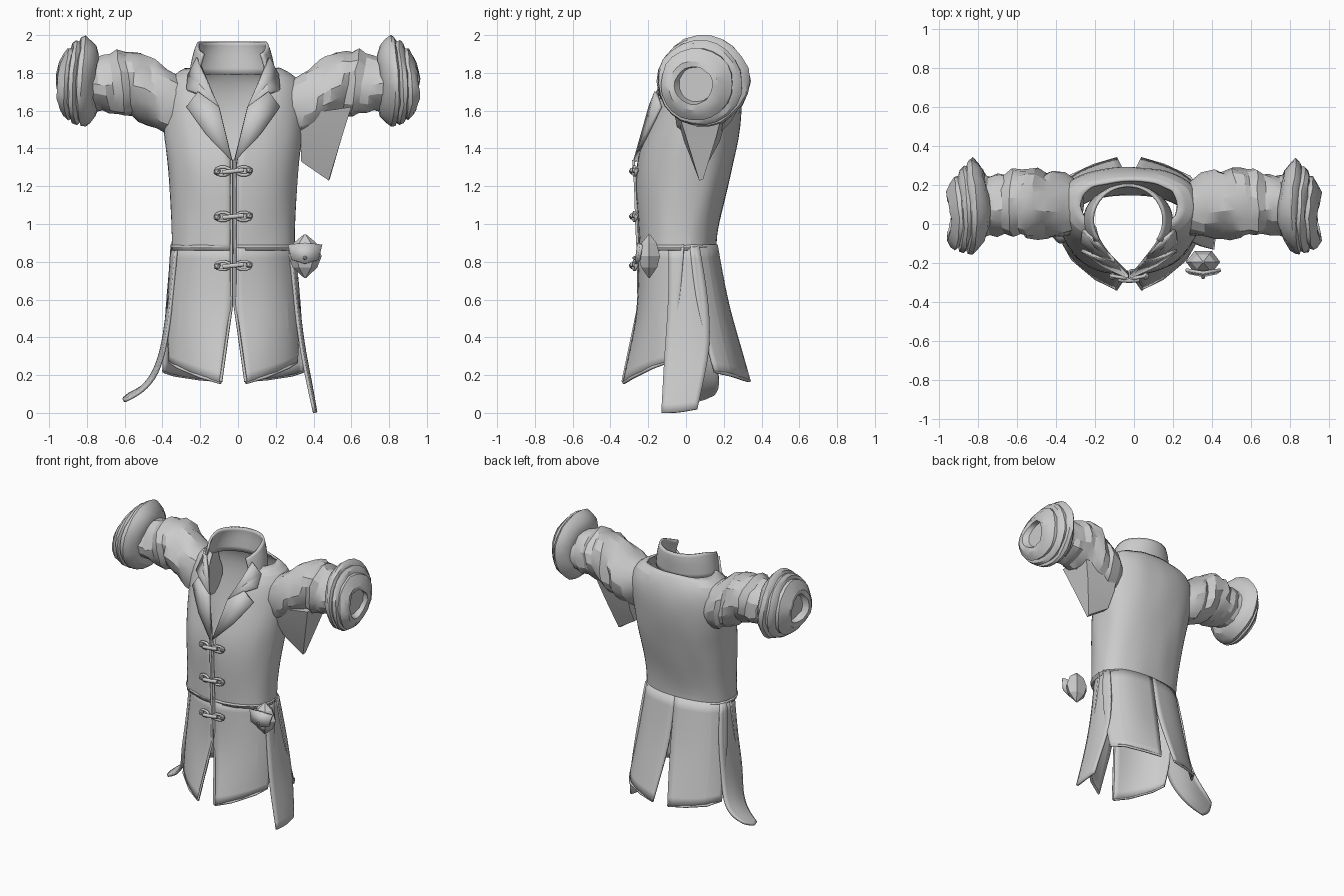
import bpy, bmesh, math, random
from mathutils import Vector

if "Cube" in bpy.data.objects:
    bpy.data.objects.remove(bpy.data.objects["Cube"])

random.seed(4)
CX = -0.025                       # coat centre line
pi = math.pi


def finish(name, bm, thick=0, sub=0, angle=28):
    bmesh.ops.remove_doubles(bm, verts=bm.verts, dist=1e-5)
    bmesh.ops.recalc_face_normals(bm, faces=bm.faces)
    me = bpy.data.meshes.new(name)
    bm.to_mesh(me)
    bm.free()
    ob = bpy.data.objects.new(name, me)
    bpy.context.collection.objects.link(ob)
    if sub:
        m = ob.modifiers.new("sub", 'SUBSURF')
        m.levels = m.render_levels = sub
        m.boundary_smooth = 'PRESERVE_CORNERS'
    if thick:
        m = ob.modifiers.new("thick", 'SOLIDIFY')
        m.thickness = thick
        m.offset = 0
    bpy.ops.object.select_all(action='DESELECT')
    ob.select_set(True)
    bpy.context.view_layer.objects.active = ob
    bpy.ops.object.shade_smooth_by_angle(angle=math.radians(angle))
    return ob


def loft(name, rows, wrap=False, cap=False, jitter=0, **kw):
    bm = bmesh.new()
    j = lambda: random.uniform(-jitter, jitter)
    vs = [[bm.verts.new((x + j(), y + j(), z + j() * .5)) for x, y, z in r] for r in rows]
    n = len(rows[0])
    for a, b in zip(vs, vs[1:]):
        for i in range(n if wrap else n - 1):
            k = (i + 1) % n
            bm.faces.new((a[i], a[k], b[k], b[i]))
    if cap:
        bm.faces.new(vs[0])
        bm.faces.new(vs[-1])
    return finish(name, bm, **kw)


def tube(name, pts, r, cyclic=False):
    cu = bpy.data.curves.new(name, 'CURVE')
    cu.dimensions = '3D'
    cu.bevel_depth = r
    cu.bevel_resolution = 1
    cu.use_fill_caps = True
    sp = cu.splines.new('POLY')
    sp.points.add(len(pts) - 1)
    for p, q in zip(sp.points, pts):
        p.co = (*q, 1)
    sp.use_cyclic_u = cyclic
    ob = bpy.data.objects.new(name, cu)
    bpy.context.collection.objects.link(ob)


def off(s, pts):                  # offsets from the centre line, mirrored by s
    return [(CX + s * d, y, z) for d, y, z in pts]


# Torso shell with a V opening: z, half width, front y, back y, half opening
rows = []
for z, hw, yf, yb, gap in [
        (.86, .325, -.245, .155, .004), (.93, .32, -.245, .155, .004), (1.06, .322, -.252, .18, .004),
        (1.2, .332, -.258, .22, .004), (1.33, .345, -.252, .25, .006), (1.45, .36, -.222, .272, .032),
        (1.6, .37, -.165, .288, .08), (1.7, .365, -.13, .28, .11), (1.78, .33, -.09, .26, .145),
        (1.82, .25, -.05, .22, .17)]:
    a0 = math.asin(gap / hw)
    cy, ry = (yf + yb) / 2, (yb - yf) / 2
    row = []
    for i in range(29):
        a = a0 + (2 * pi - 2 * a0) * i / 28
        c, s = math.cos(a), math.sin(a)
        p = 1.0 if c > 0 else .72   # squarer back
        row.append((CX - hw * math.copysign(abs(s) ** .9, s),
                    cy - ry * math.copysign(abs(c) ** p, c), z))
    rows.append(row)
loft("coat_body", rows, jitter=.006, thick=.014, sub=1)
tube("waist_seam", [(x, y * 1.01, .88) for x, y, z in rows[0]], .009)

# Standing collar
rows = []
for rx, ry, zb, zf in [(.225, .175, 1.79, 1.76), (.215, .18, 1.86, 1.80), (.2, .185, 1.925, 1.84), (.185, .18, 1.965, 1.87)]:
    row = []
    for i in range(17):
        a = .95 + (2 * pi - 1.9) * i / 16
        t = min(1, (1 - math.cos(a)) / 1.25)
        row.append((CX - .005 - rx * math.sin(a), .02 - ry * math.cos(a), zf + (zb - zf) * t))
    rows.append(row)
loft("collar", rows, thick=.016, sub=1)

for s, side in ((-1, "left"), (1, "right")):
    # Lapel and folded collar leaf
    for name, pts in (
            ("lapel", [(.004, -.272, 1.33), (.075, -.19, 1.62), (.185, -.16, 1.70), (.245, -.135, 1.62), (.14, -.21, 1.47)]),
            ("collar_leaf", [(.075, -.187, 1.62), (.13, -.13, 1.74), (.19, -.07, 1.88), (.235, -.03, 1.79), (.245, -.09, 1.71), (.185, -.15, 1.69)])):
        bm = bmesh.new()
        vs = [bm.verts.new(p) for p in off(s, pts)]
        c = bm.verts.new(sum((v.co for v in vs), Vector()) / len(vs))
        for i, v in enumerate(vs):
            bm.faces.new((v, vs[(i + 1) % len(vs)], c))
        finish(name + "_" + side, bm, thick=.018)

    # Front, back and side skirt panels
    front = [[(.004, -.25, .89), (.17, -.205, .89), (.27, -.11, .89), (.325, -.01, .89)],
             [(.004, -.243, .57), (.17, -.22, .6), (.29, -.14, .6), (.345, -.03, .6)],
             [(.04, -.285, .36), (.18, -.245, .4), (.305, -.15, .42), (.345, -.06, .42)],
             [(.066, -.33, .16), (.17, -.28, .19), (.29, -.18, .24), (.335, -.10, .27)]]
    back = [[(0, .16, .89), (.15, .15, .89), (.26, .11, .89), (.32, .02, .89)],
            [(.004, .215, .58), (.17, .205, .6), (.29, .15, .6), (.35, .05, .6)],
            [(.03, .275, .38), (.18, .25, .4), (.30, .19, .4), (.36, .10, .4)],
            [(.06, .335, .17), (.18, .30, .18), (.31, .24, .2), (.37, .15, .22)]]
    tail = [[(.30, -.09, .88), (.322, -.01, .88), (.30, .07, .88)],
            [(.325, -.09, .6), (.35, .02, .6), (.325, .12, .6)],
            [(.355, -.11, .36), (.375, .02, .36), (.36, .13, .36)]]
    if s > 0:
        tail += [[(.39, -.12, .18), (.41, 0, .18), (.40, .10, .2)],
                 [(.43, -.13, .0), (.44, -.04, .0), (.432, .06, .02)]]
    else:
        tail += [[(.40, -.04, .2), (.43, .07, .2), (.40, .17, .22)],
                 [(.48, 0, .11), (.51, .09, .11), (.47, .18, .14)],
                 [(.57, .03, .065), (.595, .08, .065), (.55, .15, .10)]]
    for name, panel in (("front_skirt", front), ("back_skirt", back), ("side_tail", tail)):
        loft(name + "_" + side, [off(s, r) for r in panel], thick=.016, sub=2)
    for name, panel in (("front_trim", front), ("back_trim", back)):
        tube(name + "_" + side, off(s, panel[3]), .009)

    # Creased sleeve: x, centre y, centre z, radius y, radius z
    rings = []
    for x, cy, cz, ry, rz in [
            (.28, .08, 1.63, .13, .15), (.35, .09, 1.635, .165, .185), (.42, .1, 1.67, .175, .195),
            (.45, .1, 1.69, .165, .19), (.50, .11, 1.715, .185, .195), (.55, .11, 1.735, .175, .185),
            (.58, .11, 1.745, .165, .17), (.62, .105, 1.75, .175, .178), (.66, .1, 1.74, .155, .155),
            (.70, .1, 1.735, .16, .152), (.74, .1, 1.74, .15, .14), (.79, .1, 1.745, .165, .15)]:
        ring = []
        for i in range(18):
            a = 2 * pi * i / 18
            f = 1 + .045 * math.sin(3 * a + x * 22) + .025 * math.sin(5 * a - x * 30)
            ring.append((s * (x + .02 * math.sin(a)), cy + ry * f * math.cos(a), cz + rz * f * math.sin(a)))
        rings.append(ring)
    loft("sleeve_" + side, rings, wrap=True, cap=True, jitter=.007, angle=24)

    # Rolled fur-like cuff, drifting forward toward the hand
    rings = []
    for x, r in [(.75, .14), (.765, .19), (.795, .225), (.82, .243), (.84, .235), (.848, .215), (.865, .226),
                 (.885, .212), (.892, .188), (.91, .192), (.93, .165), (.95, .13), (.948, .10), (.91, .092)]:
        t = max(0, (x - .82) / .13)
        rings.append([(s * (x + .012 * math.sin(2 * a + 1)),
                       .093 - .055 * t + r * math.cos(a) * (1 + .02 * math.sin(4 * a + x * 40)),
                       1.757 - .025 * t + r * math.sin(a))
                      for a in (2 * pi * i / 22 for i in range(22))])
    loft("cuff_" + side, rings, wrap=True, cap=True, jitter=.004, angle=30)

# Drooping sleeve flap under one arm
loft("sleeve_droop", [
    [(.33, -.05, 1.58), (.60, -.05, 1.62), (.60, .2, 1.62), (.33, .22, 1.58)],
    [(.33, -.01, 1.44), (.55, .0, 1.46), (.55, .16, 1.46), (.33, .18, 1.44)],
    [(.335, .06, 1.33), (.48, .07, 1.23), (.485, .09, 1.235), (.335, .12, 1.33)]], wrap=True, cap=True)

# Front placket edges
for s in (-1, 1):
    tube("placket_edge", off(s, [(.009, -.278, 1.34), (.009, -.268, 1.2), (.009, -.262, 1.0), (.009, -.256, .88),
                                 (.009, -.25, .57), (.066, -.335, .165)]), .008)

# Toggle fastenings: loops, knots and a peg
for z in (1.28, 1.04, .78):
    for s in (-1, 1):
        tube("toggle_loop", [(CX + s * (.055 + .04 * math.cos(a)), -.272 + .008 * math.cos(a), z + .022 * math.sin(a))
                             for a in (2 * pi * i / 10 for i in range(10))], .009, True)
        bm = bmesh.new()
        bmesh.ops.create_icosphere(bm, subdivisions=1, radius=.02)
        bmesh.ops.translate(bm, verts=bm.verts, vec=(CX + s * .085, -.268, z + s * .004))
        finish("toggle_knot", bm)
    tube("toggle_peg", [(CX - .055, -.285, z - .006), (CX, -.29, z), (CX + .055, -.285, z + .006)], .013)

# Belt pouch: faceted body, flap and stud
loft("pouch_body", [[(.355 + r * math.cos(a), -.195 + .75 * r * math.sin(a), z)
                     for a in (2 * pi * i / 6 for i in range(6))]
                    for z, r in ((.715, .006), (.77, .065), (.83, .088), (.90, .06), (.945, .006))],
     wrap=True, cap=True, angle=10)
loft("pouch_flap", [[(.265, -.235, .89), (.355, -.25, .90), (.445, -.235, .89)],
                    [(.285, -.25, .81), (.355, -.265, .79), (.425, -.25, .81)]], thick=.016, angle=10)
bm = bmesh.new()
bmesh.ops.create_icosphere(bm, subdivisions=1, radius=.012)
bmesh.ops.translate(bm, verts=bm.verts, vec=(.355, -.272, .82))
finish("pouch_stud", bm)
